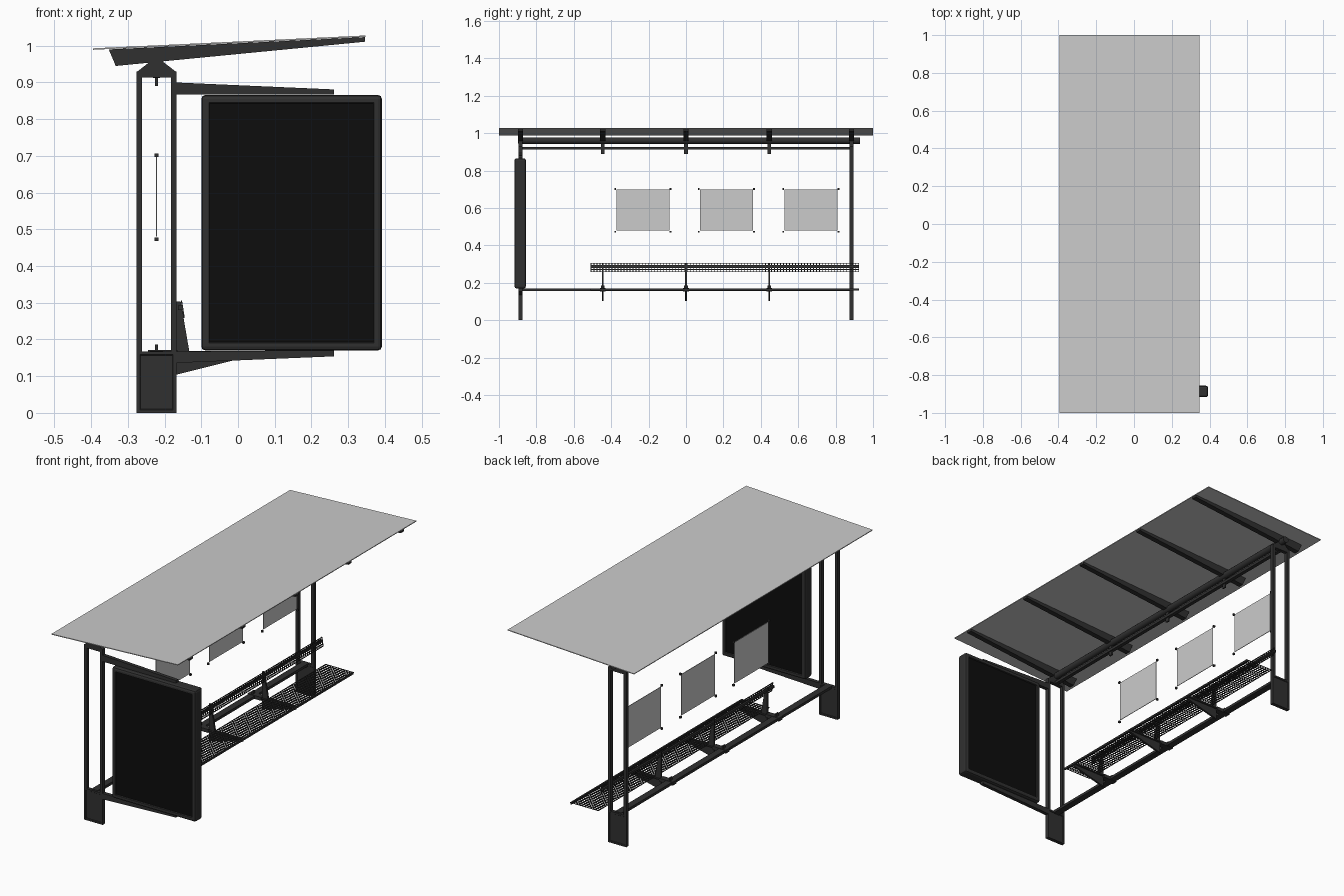
import bpy, bmesh
from mathutils import Matrix, Vector

if "Cube" in bpy.data.objects:
    bpy.data.objects.remove(bpy.data.objects["Cube"])


def material(name, v):
    m = bpy.data.materials.new(name)
    m.diffuse_color = (v, v, v, 1)
    m.use_nodes = True
    m.node_tree.nodes["Principled BSDF"].inputs["Base Color"].default_value = m.diffuse_color
    return m


DARK = material("dark_metal", 0.03)
BLACK = material("black_screen", 0.004)


def finish(name, bm, *mats):
    bmesh.ops.recalc_face_normals(bm, faces=bm.faces[:])
    me = bpy.data.meshes.new(name)
    bm.to_mesh(me)
    bm.free()
    ob = bpy.data.objects.new(name, me)
    bpy.context.collection.objects.link(ob)
    for m in mats:
        if m:
            me.materials.append(m)
    return ob


def add_box(bm, x0, x1, y0, y1, z0, z1):
    mat = Matrix.Translation(((x0 + x1) / 2, (y0 + y1) / 2, (z0 + z1) / 2)) @ \
        Matrix.Diagonal((x1 - x0, y1 - y0, z1 - z0, 1))
    bmesh.ops.create_cube(bm, size=1, matrix=mat)


def box(name, *dims, mat=DARK):
    bm = bmesh.new()
    add_box(bm, *dims)
    return finish(name, bm, mat)


def inset_sides(bm, thickness, depth):
    # recess the large faces that look along y
    faces = sorted((f for f in bm.faces if abs(f.normal.y) > 0.99),
                   key=lambda f: -f.calc_area())[:2]
    bmesh.ops.inset_individual(bm, faces=faces, thickness=thickness, depth=0)
    bmesh.ops.inset_individual(bm, faces=faces, thickness=0.003, depth=depth)
    return faces


def prism(name, pts, y, width, mat=DARK):
    # xz outline extruded along y
    bm = bmesh.new()
    f = bm.faces.new([bm.verts.new((x, y - width / 2, z)) for x, z in pts])
    r = bmesh.ops.extrude_face_region(bm, geom=[f])
    bmesh.ops.translate(bm, vec=(0, width, 0),
                        verts=[v for v in r["geom"] if isinstance(v, bmesh.types.BMVert)])
    return finish(name, bm, mat)


def wire_grid(name, a, b, lines, y0=-0.51, y1=0.925, cross=90, w=0.0035):
    # grid of square wires between two xz points, running along y
    bm = bmesh.new()
    a, b = Vector((a[0], 0, a[1])), Vector((b[0], 0, b[1]))
    h = w / 2
    for i in range(lines):
        p = a.lerp(b, i / (lines - 1))
        add_box(bm, p.x - h, p.x + h, y0, y1, p.z - h, p.z + h)
    rot = (b - a).to_track_quat('X', 'Y').to_matrix().to_4x4()
    for i in range(cross):
        c = (a + b) / 2
        c.y = y0 + h + (y1 - y0 - w) * i / (cross - 1)
        m = Matrix.Translation(c) @ rot @ Matrix.Diagonal(((b - a).length, w, w, 1))
        bmesh.ops.create_cube(bm, size=1, matrix=m)
    return finish(name, bm, DARK)


XC = -0.222            # centre line of the frame
END = 0.885            # post positions along y
BAYS = (-0.445, 0, 0.445)

# roof sheet and tapered ribs
prism("roof_sheet", [(-0.395, 0.989), (0.347, 1.024), (0.347, 1.028), (-0.395, 0.993)], 0, 2.0, None)
for i, y in enumerate((-END, *BAYS, END)):
    prism(f"roof_rib_{i}", [(-0.352, 0.99), (-0.333, 0.945), (-0.2, 0.958),
                            (0.346, 1.011), (0.346, 1.0235)], y, 0.028)

# round roof tube
bm = bmesh.new()
bmesh.ops.create_cone(bm, cap_ends=True, segments=20, radius1=0.017, radius2=0.017, depth=1.82,
                      matrix=Matrix.Translation((XC, 0.02, 0.96)) @ Matrix.Rotation(1.5707963, 4, 'X'))
tube = finish("roof_tube", bm, DARK)
bpy.context.view_layer.objects.active = tube
tube.select_set(True)
bpy.ops.object.shade_smooth_by_angle()

# upper and lower glazing rails with clips
box("upper_rail", XC - 0.01, XC + 0.01, -END, END, 0.912, 0.926)
box("lower_rail", XC - 0.018, XC + 0.018, -END, END, 0.155, 0.169)
for i, y in enumerate(BAYS):
    box(f"upper_clip_{i}", XC - 0.004, XC + 0.004, y - 0.01, y + 0.01, 0.89, 0.95)
    box(f"lower_clip_{i}", XC - 0.004, XC + 0.004, y - 0.01, y + 0.01, 0.165, 0.186)

# double end posts: foot, two uprights, top bar, tube cradle
for side, y in (("front", -END), ("back", END)):
    h = 0.01
    bm = bmesh.new()
    add_box(bm, -0.276, -0.168, y - h, y + h, 0, 0.167)
    bm.normal_update()
    inset_sides(bm, 0.012, -0.003)
    finish(f"{side}_post_foot", bm, DARK)
    box(f"{side}_post_outer", -0.276, -0.261, y - h, y + h, 0.167, 0.918)
    box(f"{side}_post_inner", -0.183, -0.168, y - h, y + h, 0.167, 0.918)
    box(f"{side}_post_top", -0.276, -0.168, y - h, y + h, 0.914, 0.93)
    prism(f"{side}_tube_cradle", [(-0.274, 0.93), (-0.17, 0.93), (-0.205, 0.957), (-0.239, 0.957)], y, 0.02)

# poster sheets with corner pins
for i, y in enumerate((-0.23, 0.216, 0.668)):
    box(f"poster_{i}", XC - 0.0015, XC + 0.0015, y - 0.141, y + 0.141, 0.48, 0.698, mat=None)
    bm = bmesh.new()
    for sy in (-1, 1):
        for z in (0.473, 0.702):
            c = y + sy * 0.148
            add_box(bm, XC - 0.005, XC + 0.005, c - 0.005, c + 0.005, z - 0.005, z + 0.005)
    finish(f"poster_pins_{i}", bm, DARK)

# display cabinet with recessed screens on both sides
bm = bmesh.new()
add_box(bm, -0.1, 0.392, -0.917, -0.856, 0.17, 0.866)
bmesh.ops.bevel(bm, geom=bm.edges[:], offset=0.011, segments=2, profile=0.5, affect='EDGES')
bm.normal_update()
for f in inset_sides(bm, 0.014, -0.006):
    f.material_index = 1
finish("display_cabinet", bm, DARK, BLACK)

# arms holding the cabinet
prism("cabinet_upper_arm", [(-0.17, 0.867), (0.262, 0.867), (0.262, 0.881), (-0.17, 0.9)], -END, 0.02)
prism("cabinet_lower_arm", [(-0.17, 0.136), (0.262, 0.154), (0.262, 0.171), (-0.17, 0.167)], -END, 0.02)

# bench: brackets, seat grid, backrest grid
for i, y in enumerate(BAYS):
    prism(f"bench_bracket_{i}", [(-0.168, 0.104), (0.028, 0.153), (0.028, 0.164), (-0.132, 0.164),
                                 (-0.156, 0.303), (-0.168, 0.303)], y, 0.01)
    box(f"bench_bracket_mount_{i}", -0.245, -0.165, y - 0.015, y + 0.015, 0.153, 0.171)
    box(f"bench_bracket_flange_{i}", -0.165, 0.028, y - 0.014, y + 0.014, 0.16, 0.165)
wire_grid("seat_grid", (-0.132, 0.167), (0.03, 0.167), 11)
wire_grid("backrest_grid", (-0.147, 0.26), (-0.154, 0.305), 5)
box("seat_front_edge", 0.024, 0.031, -0.51, 0.925, 0.158, 0.169)
box("backrest_bar", -0.163, -0.153, -0.51, 0.925, 0.28, 0.292)
